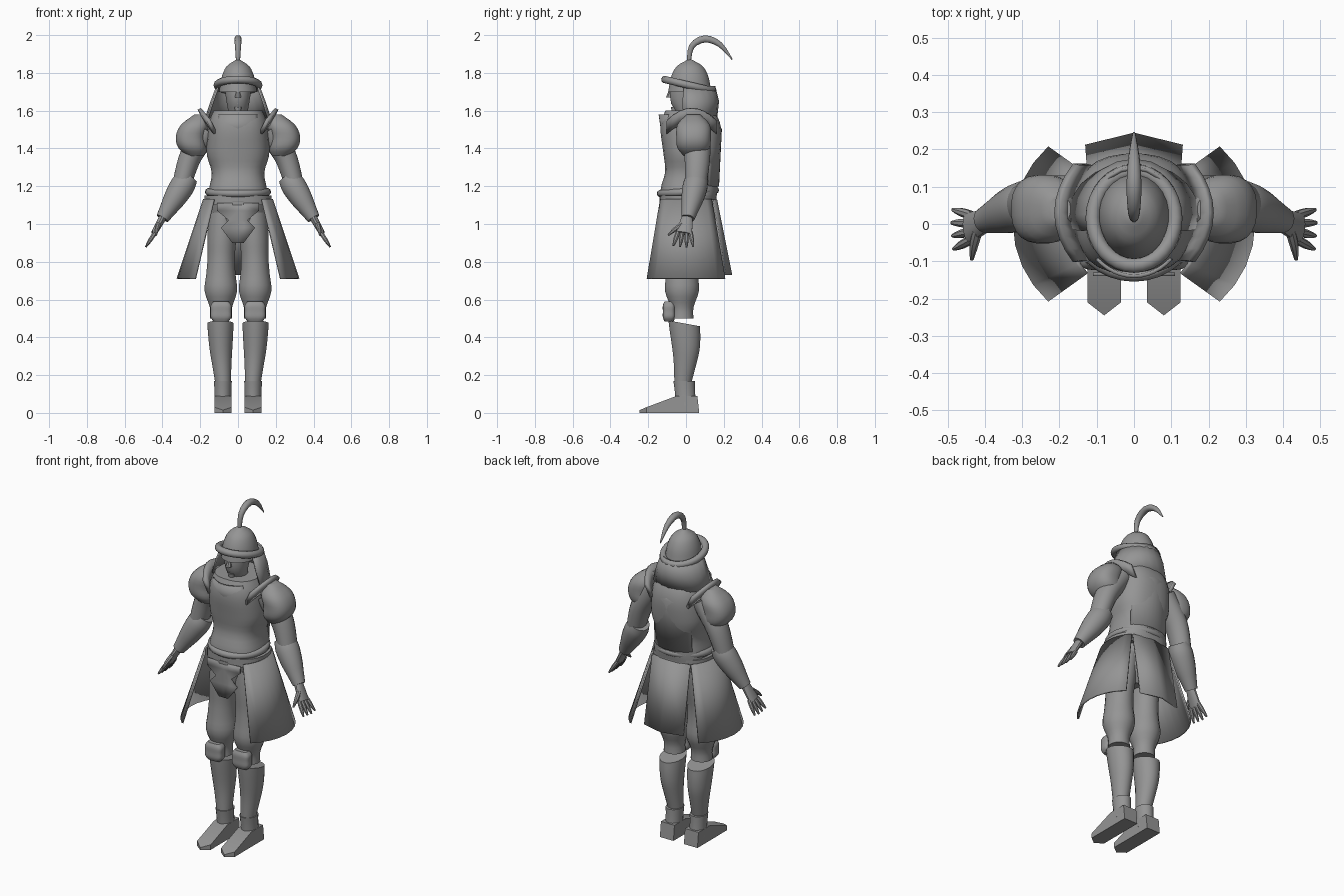
import bpy, bmesh
from math import sin, cos, pi, radians, copysign
from mathutils import Vector, Matrix

default_cube = bpy.data.objects.get("Cube")
if default_cube:
    bpy.data.objects.remove(default_cube)

GREY = (.3, .3, .3, 1)
material = bpy.data.materials.new("plain grey")
material.use_nodes = True
material.diffuse_color = GREY
shader = next(n for n in material.node_tree.nodes if n.type == 'BSDF_PRINCIPLED')
shader.inputs["Base Color"].default_value = GREY
X, Y, Z = Vector((1, 0, 0)), Vector((0, 1, 0)), Vector((0, 0, 1))
parts = []


def finish(name, bm, mirror=False, thickness=0):
    bmesh.ops.recalc_face_normals(bm, faces=bm.faces)
    mesh = bpy.data.meshes.new(name)
    bm.to_mesh(mesh)
    bm.free()
    mesh.materials.append(material)
    part = bpy.data.objects.new(name, mesh)
    bpy.context.collection.objects.link(part)
    if thickness:
        solid = part.modifiers.new("thickness", 'SOLIDIFY')
        solid.thickness, solid.offset = thickness, 0
    if mirror:
        part.modifiers.new("mirror", 'MIRROR')
    parts.append(part)
    return part


def sample(values, t):
    """Smooth curve through evenly spaced values, t from 0 to 1."""
    last = len(values) - 1
    if not last:
        return values[0]
    i = min(int(t * last), last - 1)
    f = t * last - i
    a, b = values[i], values[i + 1]
    slope_a = (b - values[max(i - 1, 0)]) / 2
    slope_b = (values[min(i + 2, last)] - a) / 2
    rise = f * f * (3 - 2 * f)
    return a + (b - a) * rise + slope_a * (f * (1 - f) ** 2) - slope_b * (f * f * (1 - f))


def bridge(bm, loops, closed=True):
    for a, b in zip(loops, loops[1:]):
        for k in range(len(a) if closed else len(a) - 1):
            j = (k + 1) % len(a)
            bm.faces.new((a[k], a[j], b[j], b[k]))


def tube(name, path, widths, depth=(1,), mirror=False, axis=None, ref=Y, power=2, sides=20, steps=12):
    """Skin rounded rings along a path; depth is the ratio of ring depth to width."""
    bm = bmesh.new()
    spine = [Vector(p) for p in path]
    centres = [sample(spine, i / steps) for i in range(steps + 1)]
    loops = []
    for i, centre in enumerate(centres):
        along = axis or (centres[min(i + 1, steps)] - centres[max(i - 1, 0)]).normalized()
        deep = (ref - along * ref.dot(along)).normalized()
        wide = deep.cross(along)
        width = sample(widths, i / steps)
        deep *= sample(depth, i / steps)
        ring = []
        for k in range(sides):
            angle = 2 * pi * (k + .5) / sides
            c, s = [copysign(abs(w) ** (2 / power), w) for w in (cos(angle), sin(angle))]
            ring.append(bm.verts.new(centre + (wide * c + deep * s) * width))
        loops.append(ring)
    bridge(bm, loops)
    bm.faces.new(loops[0])
    bm.faces.new(loops[-1])
    return finish(name, bm, mirror)


def sheet(name, rows, mirror=False, thickness=.01):
    """Thin plate spanning rows of points."""
    bm = bmesh.new()
    bridge(bm, [[bm.verts.new(p) for p in row] for row in rows], closed=False)
    return finish(name, bm, mirror, thickness)


def wrap(name, rows, middle, spread, centre_y=0, pieces=12, mirror=False):
    """Plate curved round the body; rows are (height, x radius, y radius)."""
    angles = [radians(middle + spread * (2 * k / pieces - 1)) for k in range(pieces + 1)]
    return sheet(name, [[(rx * cos(a), centre_y + ry * sin(a), z) for a in angles]
                        for z, rx, ry in rows], mirror)


def rim(name, location, rx, ry, radius, tilt, sides=32, section=10):
    """Rolled oval rim."""
    bm = bmesh.new()
    place = Matrix.Translation(location) @ Matrix.Rotation(tilt, 4, 'X')
    loops = []
    for i in range(sides + 1):
        a = 2 * pi * i / sides
        turns = [2 * pi * j / section for j in range(section)]
        loops.append([bm.verts.new(place @ Vector(((rx + radius * cos(b)) * cos(a),
                                                   (ry + radius * cos(b)) * sin(a),
                                                   radius * sin(b)))) for b in turns])
    bridge(bm, loops)
    bmesh.ops.remove_doubles(bm, verts=bm.verts, dist=.0001)
    return finish(name, bm)


# Helmet, plume and neck guard
tube("helmet_dome", [(0, .02, 1.7), (0, .02, 1.87)], [.1, .095, .085, .06, .01], [1.15], axis=Z, sides=24)
rim("helmet_brim", (0, .015, 1.735), .11, .13, .02, -.23)
tube("plume", [(0, .015, 1.85), (0, .03, 1.94), (0, .1, 1.98), (0, .18, 1.95), (0, .245, 1.87)],
     [.01, .016, .02, .015, .003], ref=X, sides=10)
wrap("neck_guard", [(1.73, .11, .12), (1.65, .14, .14), (1.56, .17, .13)], 90, 110, centre_y=.03)

# Head and face
tube("head", [(0, .03, 1.5), (0, .01, 1.57), (0, -.01, 1.64), (0, 0, 1.71), (0, .01, 1.78)],
     [.06, .05, .06, .07, .07], [1, 1.1, 1.2, 1.2], axis=Z)
tube("nose", [(0, -.08, 1.72), (0, -.09, 1.67)], [.006, .018], axis=Z, sides=8, steps=2)
tube("brow", [(0, -.08, 1.72), (.06, -.05, 1.72)], [.01, .008], mirror=True, sides=8, steps=2)
tube("lips", [(0, -.07, 1.64), (.03, -.06, 1.64)], [.01, .004], mirror=True, sides=8, steps=2)
tube("chin", [(0, -.06, 1.62), (0, -.06, 1.59)], [.02, .015], axis=Z, sides=10, steps=2)

# Cuirass with collar, back plate and rolled waist
tube("cuirass", [(0, .01, 1.12), (0, .03, 1.36), (0, .02, 1.6)],
     [.165, .155, .14, .165, .165, .155, .13], [.9, 1, .9, 1, 1], axis=Z, power=2.5, sides=28, steps=18)
wrap("breastplate_collar", [(1.44, .16, .14), (1.58, .14, .16)], 270, 45, centre_y=.02)
wrap("back_plate", [(1.2, .16, .15), (1.5, .16, .165), (1.56, .15, .14)], 90, 50, centre_y=.02)
tube("gorget", [(0, .02, 1.55), (0, .02, 1.6)], [.11, .08], axis=Z, steps=2)
rim("waist_roll", (0, .01, 1.17), .155, .145, .02, .06)
tube("belt", [(0, .01, 1.1), (0, .01, 1.15)], [.178], [.85], axis=Z, power=2.3, sides=28, steps=1)

# Shoulder guards with upright wings
tube("pauldron", [(.225, .04, 1.36), (.25, .04, 1.46), (.2, .04, 1.58)], [.045, .075, .08, .075, .03],
     [1.15], mirror=True, axis=Z, power=2.4, sides=24)
wing_steps = [k / 4 - 1 for k in range(9)]
sheet("shoulder_wing", [[(x - .05 * s * s, .03 + .13 * s, z - .06 * s * s) for s in wing_steps]
                        for x, z in ((.17, 1.54), (.205, 1.61))], mirror=True, thickness=.02)

# Arms with forearm guards
tube("upper_arm", [(.16, .05, 1.5), (.25, .06, 1.36), (.3, .05, 1.2)], [.07, .06, .05], [1.15], mirror=True)
tube("forearm_guard", [(.265, .06, 1.25), (.4, .01, 1.03)], [.055, .066, .06, .045, .035], mirror=True)
tube("palm", [(.39, .01, 1.05), (.445, -.01, .95)], [.022, .016], [1.2, 2.6], mirror=True, sides=12)
for i, name in enumerate(("index", "middle", "ring", "little")):
    y = .022 * i - .042
    reach = .08 - .2 * abs(y)
    tube(name + "_finger", [(.437, y, .957), (.437 + reach * .65, y * 1.6, .957 - reach)],
         [.012, .012, .005], mirror=True, sides=8, steps=4)
tube("thumb", [(.42, -.02, 1), (.43, -.06, .97), (.435, -.095, .94)], [.014, .012, .005],
     mirror=True, ref=X, sides=8, steps=5)

# Flared skirt panels and stepped groin plate
wrap("side_skirt", [(1.13, .18, .19), (.71, .32, .29)], 0, 45, pieces=8, mirror=True)
wrap("back_skirt", [(1.13, .25, .16), (.73, .26, .24)], 90, 30, pieces=2)
sheet("groin_plate", [[(0, -.135, z), (x, -.135, z)] for x, z in
                      ((.11, 1.11), (.11, 1.07), (.05, 1.02), (.09, .98), (.03, .9))], mirror=True)
tube("hips", [(0, 0, 1.12), (0, 0, .9)], [.16, .155, .13, .07], [.9, .7, .8], axis=Z)

# Puffed trousers, knee guards and greaves
tube("trouser_leg", [(.08, 0, 1.06), (.09, -.02, .78), (.09, -.02, .5)],
     [.075, .077, .077, .073, .078, .087, .06, .06], [1.3, 1.1, 1], mirror=True, axis=Z, steps=21)
tube("knee_guard", [(.09, -.09, .485), (.09, -.09, .59)], [.04, .055, .055, .055, .04], [.6],
     mirror=True, axis=Z, power=3.5)
greave = tube("greave", [(.093, -.01, .49), (.09, 0, .33), (.08, -.015, .17)],
              [.07, .067, .06, .05, .043], [1.2, 1.2, 1.1], mirror=True, axis=Z)
for v in greave.data.vertices:  # the top edge slopes down to the calf
    v.co.z -= max(0, v.co.z - .4) * (v.co.y + .1) * 2
tube("boot_ankle", [(.08, -.01, .17), (.08, 0, .04)], [.048, .045, .046], [1.2], mirror=True, axis=Z, steps=4)

# Pointed wedge shoes
bm = bmesh.new()
shoe_side = ((.07, 0), (.06, .09), (-.05, .09), (-.21, .03), (-.21, 0))
for y, z in shoe_side:
    for x in (.035, .125):
        bm.verts.new((x, y, z))
for z in (0, .015):
    bm.verts.new((.08, -.245, z))
bmesh.ops.convex_hull(bm, input=bm.verts)
finish("shoe", bm, mirror=True)

# Smooth shading that keeps plate edges crisp
bpy.ops.object.select_all(action='DESELECT')
for part in parts:
    part.select_set(True)
bpy.context.view_layer.objects.active = parts[0]
bpy.ops.object.shade_smooth_by_angle(angle=radians(38))
